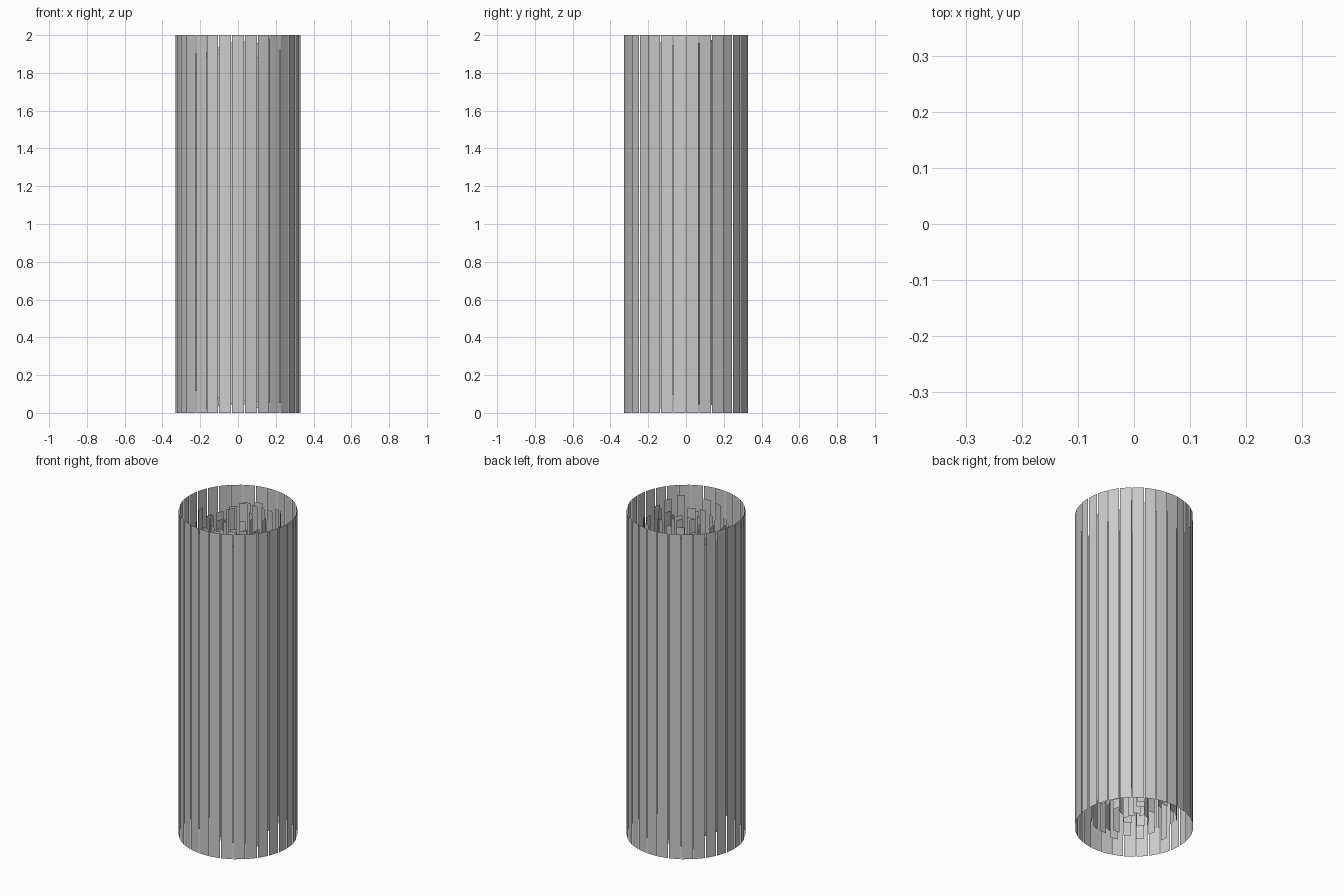
import bpy, math, random

if "Cube" in bpy.data.objects:
    bpy.data.objects.remove(bpy.data.objects["Cube"])

random.seed(4)


def strip_ring(name, radius, count, width, inset, phase):
    """Ring of thin upright strips facing outward, ends inset by varying amounts."""
    verts, faces = [], []
    for i in range(count):
        a = phase + i * math.tau / count
        cx, cy = radius * math.cos(a), radius * math.sin(a)
        tx, ty = -math.sin(a) * width / 2, math.cos(a) * width / 2
        lo = random.uniform(*inset)
        hi = 2 - random.uniform(*inset)
        n = len(verts)
        verts += [(cx - tx, cy - ty, lo), (cx + tx, cy + ty, lo),
                  (cx + tx, cy + ty, hi), (cx - tx, cy - ty, hi)]
        faces.append((n, n + 1, n + 2, n + 3))
    mesh = bpy.data.meshes.new(name)
    mesh.from_pydata(verts, [], faces)
    obj = bpy.data.objects.new(name, mesh)
    bpy.context.collection.objects.link(obj)


# outer wall of full-height strips
strip_ring("outer_strips", 0.33, 30, 0.064, (0, 0), math.radians(6))
# nested inner rings of shorter strips
strip_ring("middle_strips", 0.24, 20, 0.045, (0.02, 0.12), 0.1)
strip_ring("inner_strips", 0.16, 14, 0.045, (0.02, 0.12), 0.2)
strip_ring("core_strips", 0.08, 8, 0.04, (0.02, 0.12), 0.3)
